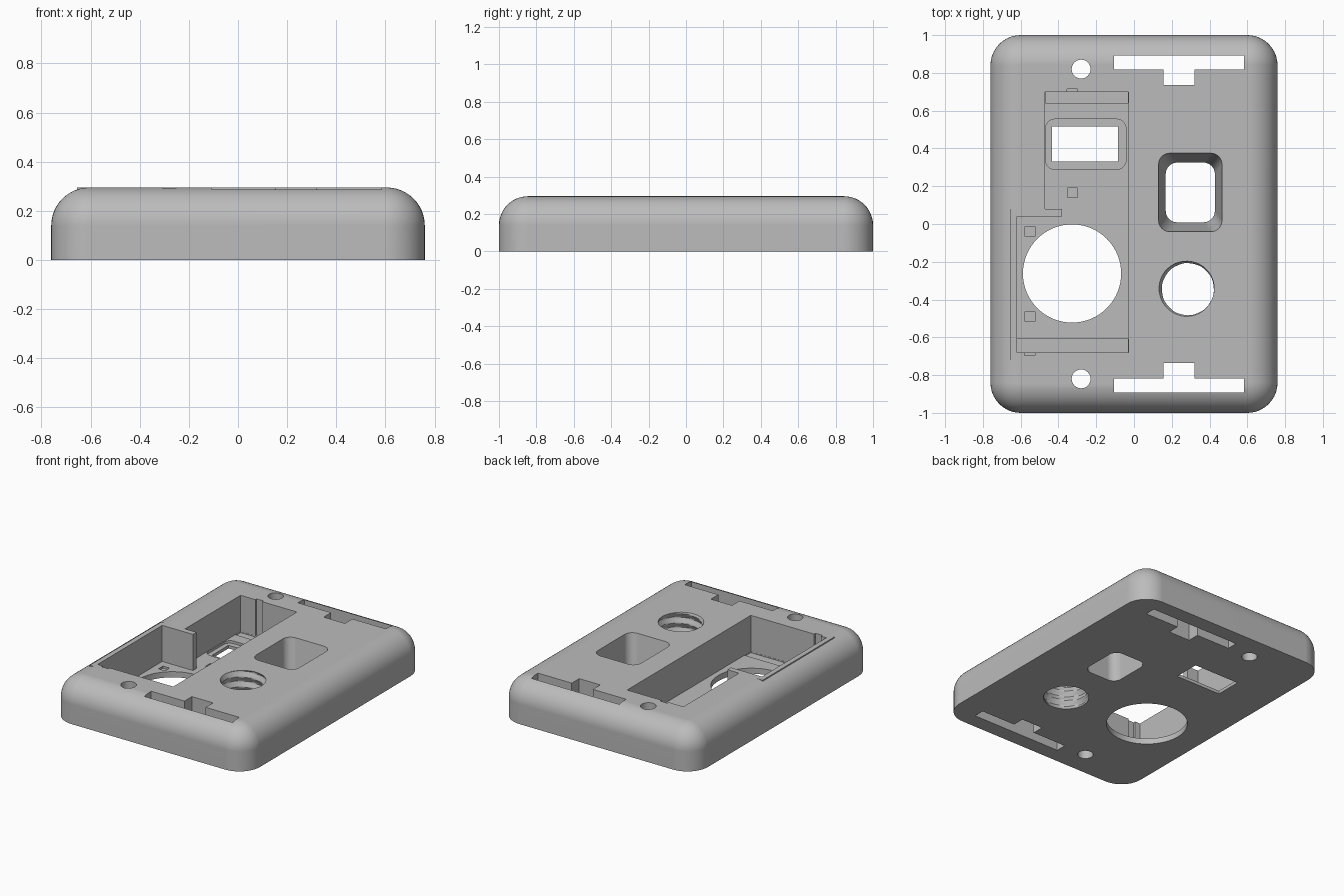
import bpy
import bmesh
from math import sin, cos, pi, radians

if "Cube" in bpy.data.objects:
    bpy.data.objects.remove(bpy.data.objects["Cube"], do_unlink=True)

HEIGHT, FILLET, FLOOR = 0.295, 0.155, 0.04
BELOW, ABOVE = -0.05, 0.35

plastic = bpy.data.materials.new("grey plastic")
plastic.use_nodes = True
grey = (0.5, 0.5, 0.5, 1)
plastic.diffuse_color = grey
plastic.node_tree.nodes["Principled BSDF"].inputs["Base Color"].default_value = grey


def rounded(cx, cy, hx, hy, r, seg=10):
    """Outline of a rounded rectangle."""
    pts = []
    for q, (sx, sy) in enumerate([(1, 1), (-1, 1), (-1, -1), (1, -1)]):
        for i in range(seg + 1):
            a = (q + i / seg) * pi / 2
            pts.append((cx + sx * (hx - r) + r * cos(a),
                        cy + sy * (hy - r) + r * sin(a)))
    return pts


def circle(cx, cy, r, seg=64):
    return [(cx + r * cos(2 * pi * i / seg), cy + r * sin(2 * pi * i / seg))
            for i in range(seg)]


def rect(x0, x1, y0, y1):
    return [(x0, y0), (x1, y0), (x1, y1), (x0, y1)]


def loft(name, rings):
    """Closed solid through a list of (outline, height) rings."""
    bm = bmesh.new()
    loops = [[bm.verts.new((x, y, z)) for x, y in pts] for pts, z in rings]
    for a, b in zip(loops, loops[1:]):
        n = len(a)
        for i in range(n):
            j = (i + 1) % n
            bm.faces.new((a[i], a[j], b[j], b[i]))
    bm.faces.new(loops[0][::-1])
    bm.faces.new(loops[-1])
    bmesh.ops.recalc_face_normals(bm, faces=bm.faces)
    mesh = bpy.data.meshes.new(name)
    bm.to_mesh(mesh)
    bm.free()
    mesh.materials.append(plastic)
    ob = bpy.data.objects.new(name, mesh)
    bpy.context.collection.objects.link(ob)
    return ob


def prism(name, outline, z0=BELOW, z1=ABOVE):
    return loft(name, [(outline, z0), (outline, z1)])


def combine(target, tool, operation="DIFFERENCE"):
    tool.hide_render = True
    mod = target.modifiers.new("bool", "BOOLEAN")
    mod.operation, mod.object, mod.solver = operation, tool, "EXACT"
    bpy.context.view_layer.objects.active = target
    bpy.ops.object.modifier_apply(modifier=mod.name)
    bpy.data.objects.remove(tool, do_unlink=True)


# Rounded body with a filleted top edge
rings = [(rounded(0, 0, 0.76, 1, 0.16), 0)]
for i in range(13):
    a = i / 12 * pi / 2
    inset = FILLET * (1 - cos(a))
    rings.append((rounded(0, 0, 0.76 - inset, 1 - inset, 0.16 - inset),
                  HEIGHT - FILLET + FILLET * sin(a)))
body = loft("cover_body", rings)

# Thin rib beside the pocket, standing just proud of the fillet
combine(body, prism("side_rib", rect(-0.655, -0.6, -0.72, 0.08), 0.15, 0.2945), "UNION")

# Stepped pocket with a dividing tongue and two wall grooves
pocket = [(-0.03, 0.7), (-0.3, 0.7), (-0.3, 0.715), (-0.355, 0.715), (-0.355, 0.7),
          (-0.47, 0.7), (-0.47, 0.08), (-0.38, 0.08), (-0.38, 0.04), (-0.62, 0.04),
          (-0.62, -0.68), (-0.58, -0.68), (-0.58, -0.695), (-0.525, -0.695),
          (-0.525, -0.68), (-0.03, -0.68)]
combine(body, prism("pocket", pocket, FLOOR))

# Shallow recesses in the pocket floor
for x0, y0, y1 in [(-0.469, 0.64, 0.699), (-0.619, -0.679, -0.61)]:
    combine(body, prism("end_step", rect(x0, -0.031, y0, y1), FLOOR - 0.008, 0.1))
combine(body, prism("window_recess", rounded(-0.255, 0.422, 0.213, 0.133, 0.05),
                    FLOOR - 0.018, 0.1))
for x, y in [(-0.325, 0.165), (-0.55, -0.04), (-0.55, -0.49)]:
    combine(body, prism("peg_recess", rect(x - 0.026, x + 0.026, y - 0.026, y + 0.026),
                        FLOOR - 0.015, 0.1))

# Openings through the floor
combine(body, prism("window", rect(-0.435, -0.085, 0.33, 0.515), BELOW, 0.1))
combine(body, prism("round_opening", circle(-0.328, -0.262, 0.26), BELOW, 0.1))

# Screw holes and T-shaped slots at both ends
for s in (1, -1):
    combine(body, prism("screw_hole", circle(-0.28, 0.82 * s, 0.05, 32)))
    slot = [(-0.105, 0.893), (-0.105, 0.818), (0.155, 0.818), (0.155, 0.735),
            (0.32, 0.735), (0.32, 0.818), (0.583, 0.818), (0.583, 0.893)]
    combine(body, prism("slot", [(x, y * s) for x, y in slot]))

# Tapered square hole, wider at the top
combine(body, loft("square_hole", [
    (rounded(0.298, 0.167, 0.13, 0.158, 0.06), BELOW),
    (rounded(0.298, 0.167, 0.13, 0.158, 0.06), 0),
    (rounded(0.298, 0.167, 0.168, 0.208, 0.06), HEIGHT),
    (rounded(0.298, 0.167, 0.168, 0.208, 0.06), ABOVE)]))

# Threaded hole: radius follows a helical ridge
PITCH, TURN_STEPS = 0.07, 48
thread = []
for k in range(58):
    z = BELOW + 0.007 * k
    outline = []
    for i in range(TURN_STEPS):
        phase = (z / PITCH - i / TURN_STEPS - 0.27) % 1
        r = 0.137 + 0.018 * (1 - abs(2 * phase - 1))
        a = 2 * pi * i / TURN_STEPS
        outline.append((0.285 + r * cos(a), -0.345 + r * sin(a)))
    thread.append((outline, z))
combine(body, loft("threaded_hole", thread))

# Smooth the curves, keep the edges crisp
bpy.ops.object.select_all(action="DESELECT")
body.select_set(True)
bpy.context.view_layer.objects.active = body
bpy.ops.object.shade_smooth_by_angle(angle=radians(28))
weighted = body.modifiers.new("weighted_normals", "WEIGHTED_NORMAL")
weighted.keep_sharp = True
